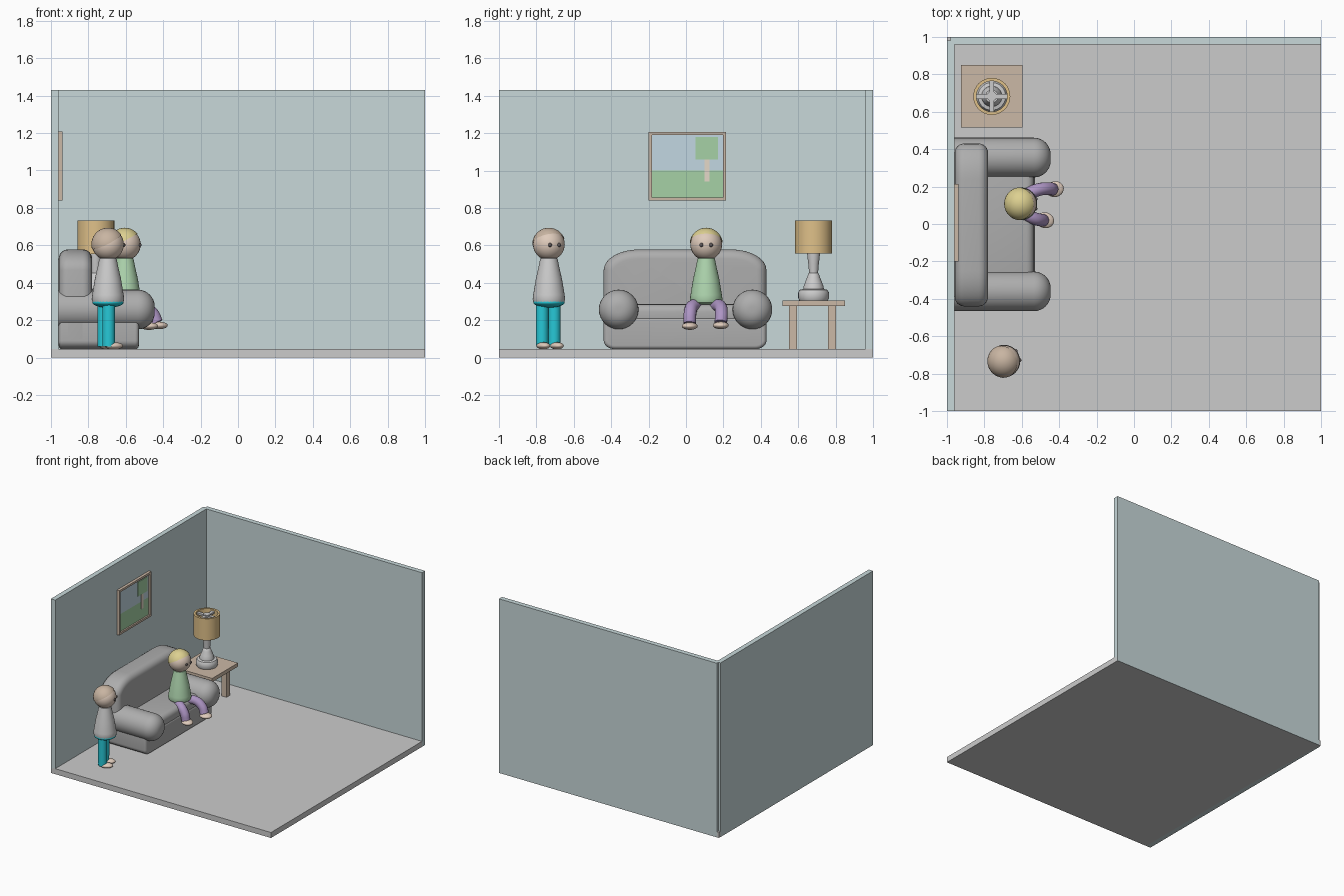
import bpy, bmesh
from math import sin, cos, pi, radians
from mathutils import Vector, Matrix

if "Cube" in bpy.data.objects:
    bpy.data.objects.remove(bpy.data.objects["Cube"])

COLORS = dict(wall=(.58, .69, .70), floor=(.64, .64, .63), sofa=(.42, .42, .42), wood=(.60, .48, .38),
              shade=(.74, .53, .25), skin=(.74, .60, .50), brown=(.58, .46, .36), blond=(.72, .63, .28),
              teal=(.02, .58, .68), green=(.42, .66, .42), purple=(.42, .30, .55), sky=(.54, .68, .76),
              grass=(.38, .64, .38), dark=(.12, .10, .10), trunk=(.78, .69, .58))
mats = {}


def finish(name, bm, color=None, smooth=True):
    bmesh.ops.recalc_face_normals(bm, faces=bm.faces[:])
    me = bpy.data.meshes.new(name)
    bm.to_mesh(me)
    bm.free()
    ob = bpy.data.objects.new(name, me)
    bpy.context.collection.objects.link(ob)
    if color:
        if color not in mats:
            mats[color] = bpy.data.materials.new(color)
            mats[color].diffuse_color = (*COLORS[color], 1)
        me.materials.append(mats[color])
    if smooth:
        bpy.ops.object.select_all(action='DESELECT')
        ob.select_set(True)
        bpy.context.view_layer.objects.active = ob
        bpy.ops.object.shade_smooth_by_angle(angle=radians(40))
    return ob


def box(name, x, y, z, color=None, bevel=0):
    bm = bmesh.new()
    bmesh.ops.create_cube(bm, size=1)
    for v in bm.verts:
        v.co = [(r[0] + r[1]) / 2 + c * (r[1] - r[0]) for r, c in zip((x, y, z), v.co)]
    if bevel:
        bmesh.ops.bevel(bm, geom=bm.edges[:], offset=bevel, segments=5, profile=.5, affect='EDGES')
    return finish(name, bm, color, bool(bevel))


def lathe(name, profile, mat, color=None, n=32):
    """Revolve (radius, height) points around local z."""
    bm = bmesh.new()
    vs = [bm.verts.new((r, 0, h)) for r, h in profile]
    es = [bm.edges.new(p) for p in zip(vs, vs[1:])]
    bmesh.ops.spin(bm, geom=vs + es, cent=(0, 0, 0), axis=(0, 0, 1), angle=2 * pi, steps=n)
    bmesh.ops.remove_doubles(bm, verts=bm.verts[:], dist=1e-4)
    bm.transform(mat)
    return finish(name, bm, color)


def ball(name, mat, loc, size, color, cut=None):
    bm = bmesh.new()
    bmesh.ops.create_uvsphere(bm, u_segments=28, v_segments=18, radius=1)
    if cut:
        bmesh.ops.bisect_plane(bm, geom=bm.verts[:] + bm.edges[:] + bm.faces[:], plane_co=cut[0],
                               plane_no=cut[1], clear_inner=True)
    bm.transform(mat @ Matrix.Translation(loc) @ Matrix.Diagonal((*size, 1)))
    return finish(name, bm, color)


def slab(name, outline, x0, x1, bevel, color):
    """Side outline in y and z, pulled along x, rims rounded."""
    bm = bmesh.new()
    f = bm.faces.new([bm.verts.new((x0, y, z)) for y, z in outline])
    ext = bmesh.ops.extrude_face_region(bm, geom=[f])
    for v in ext['geom']:
        if isinstance(v, bmesh.types.BMVert):
            v.co.x = x1
    rim = [e for e in bm.edges if abs(e.verts[0].co.x - e.verts[1].co.x) < 1e-5]
    bmesh.ops.bevel(bm, geom=rim, offset=bevel, segments=6, profile=.5, affect='EDGES', clamp_overlap=True)
    return finish(name, bm, color)


def rounded(y0, y1, z0, z1, bottom, top):
    """Rectangle with elliptical corners, each given as (y radius, z radius)."""
    pts = []
    for k, (sy, sz) in enumerate(((1, 1), (-1, 1), (-1, -1), (1, -1))):
        ry, rz = top if sz > 0 else bottom
        cy = y1 - ry if sy > 0 else y0 + ry
        cz = z1 - rz if sz > 0 else z0 + rz
        for i in range(9):
            a = (k + i / 8) * pi / 2
            pts.append((cy + ry * cos(a), cz + rz * sin(a)))
    return pts


def tube(name, pts, r, color, mat):
    cu = bpy.data.curves.new(name, 'CURVE')
    cu.dimensions, cu.bevel_depth, cu.bevel_resolution, cu.use_fill_caps = '3D', r, 5, True
    sp = cu.splines.new('BEZIER')
    sp.bezier_points.add(len(pts) - 1)
    for b, p in zip(sp.bezier_points, pts):
        b.co = p
        b.handle_left_type = b.handle_right_type = 'AUTO'
    tmp = bpy.data.objects.new(name, cu)
    bpy.context.collection.objects.link(tmp)
    bm = bmesh.new()
    bm.from_mesh(tmp.to_mesh())
    bpy.data.objects.remove(tmp)
    bm.transform(mat)
    return finish(name, bm, color)


# Room shell
G = .045
box("floor", (-.998, 1), (-1, .998), (0, G), "floor")
box("left_wall", (-1, -.96), (-1, .98), (0, 1.43), "wall")
box("back_wall", (-.98, 1), (.96, 1), (0, 1.43), "wall")

# Picture of a landscape
for nm, y, z in (("bottom", (-.20, .215), (.84, .857)), ("top", (-.20, .215), (1.19, 1.207)),
                 ("left", (-.20, -.183), (.857, 1.19)), ("right", (.198, .215), (.857, 1.19))):
    box("frame_" + nm, (-.96, -.938), y, z, "wood")
box("picture_sky", (-.96, -.95), (-.183, .198), (1.0, 1.19), "sky")
box("picture_grass", (-.96, -.95), (-.183, .198), (.857, 1.0), "grass")
box("picture_trunk", (-.95, -.946), (.10, .125), (.94, 1.06), "trunk")
box("picture_tree_top", (-.95, -.945), (.052, .172), (1.06, 1.178), "grass")

# Sofa
slab("sofa_back", rounded(-.44, .43, .05, .578, (.05, .05), (.19, .11)), -.958, -.78, .06, "sofa")
slab("sofa_base", rounded(-.44, .43, G, .215, (.06, .045), (.03, .03)), -.958, -.53, .02, "sofa")
box("seat_cushion", (-.93, -.535), (-.31, .30), (.17, .285), "sofa", .04)
R = .106
arm = [(0, -.958), (R, -.958)] + [(R - .09 + .09 * cos(a), -.535 + .09 * sin(a))
                                  for a in [i * pi / 16 for i in range(9)]] + [(0, -.445)]
for nm, y in (("left", -.36), ("right", .355)):
    lathe(nm + "_sofa_arm", arm, Matrix.Translation((0, y, .257)) @ Matrix.Rotation(pi / 2, 4, 'Y'), "sofa")

# Side table
box("table_top", (-.925, -.595), (.515, .85), (.275, .305), "wood")
for x in (-.885, -.68):
    for y in (.55, .76):
        box("table_leg", (x, x + .043), (y, y + .043), (G, .275), "wood")

# Lamp
at = Matrix.Translation((-.76, .682, 0))
lathe("lamp_base", [(0, .305), (.076, .305), (.082, .318), (.082, .348), (.074, .362), (.055, .366), (.054, .378),
                    (.046, .40), (.034, .43), (.027, .45), (.024, .452), (.028, .50), (.035, .558), (.035, .562),
                    (.012, .562), (.012, .715), (.026, .715), (.026, .728), (0, .728)], at)
lathe("lamp_shade", [(.082, .555), (.099, .555), (.099, .733), (.082, .733), (.082, .555)], at, "shade")
box("shade_spoke_x", (-.845, -.675), (.669, .695), (.705, .72))
box("shade_spoke_y", (-.773, -.747), (.597, .767), (.705, .72))


# People: upper body shared, facing +x locally
def upper_body(who, mat, hair, shirt):
    ball(who + "_head", mat, (0, 0, .605), (.085, .085, .085), "skin")
    ball(who + "_hair", mat, (0, 0, .605), (.089, .089, .089), hair, ((.1, 0, .28), (-.55, 0, 1)))
    for s in (-1, 1):
        ball(who + "_eye", mat, (.081, s * .026, .602), (.008, .010, .011), "dark")
    lathe(who + "_torso", [(0, .282), (.06, .284), (.082, .295), (.087, .312), (.084, .335), (.07, .42),
                           (.054, .49), (.046, .53), (0, .545)], mat, shirt)


M = Matrix.Translation((-.695, -.733, 0)) @ Matrix.Rotation(radians(22), 4, 'Z')
upper_body("standing", M, "brown", None)
ball("standing_hips", M, (0, 0, .295), (.084, .084, .028), "teal")
for s in (-1, 1):
    lathe("standing_leg", [(0, .06), (.033, .06), (.034, .29), (0, .29)],
          M @ Matrix.Translation((-.01, s * .035, 0)), "teal")
    ball("standing_foot", M, (.018, s * .039, .063), (.052, .034, .019), "skin")

M = Matrix.Translation((-.605, .108, 0))
upper_body("seated", M, "blond", "green")
for s, fx, fy, fz in ((-1, .118, -.088, .168), (1, .17, .078, .172)):
    tube("seated_leg", [(0, s * .035, .275), (fx * .55, s * .075, .272), (fx * .88, (fy + s * .085) / 2, .232),
                        (fx, fy, fz + .015)], .034, "purple", M)
    ball("seated_foot", M @ Matrix.Translation((fx + .012, fy, fz)) @ Matrix.Rotation(s * .25, 4, 'Z'),
         (0, 0, 0), (.048, .042, .02), "skin")

for m in bpy.data.materials:
    if m.users and not m.is_grease_pencil:
        m.use_nodes = True
        m.node_tree.nodes["Principled BSDF"].inputs["Base Color"].default_value = m.diffuse_color
